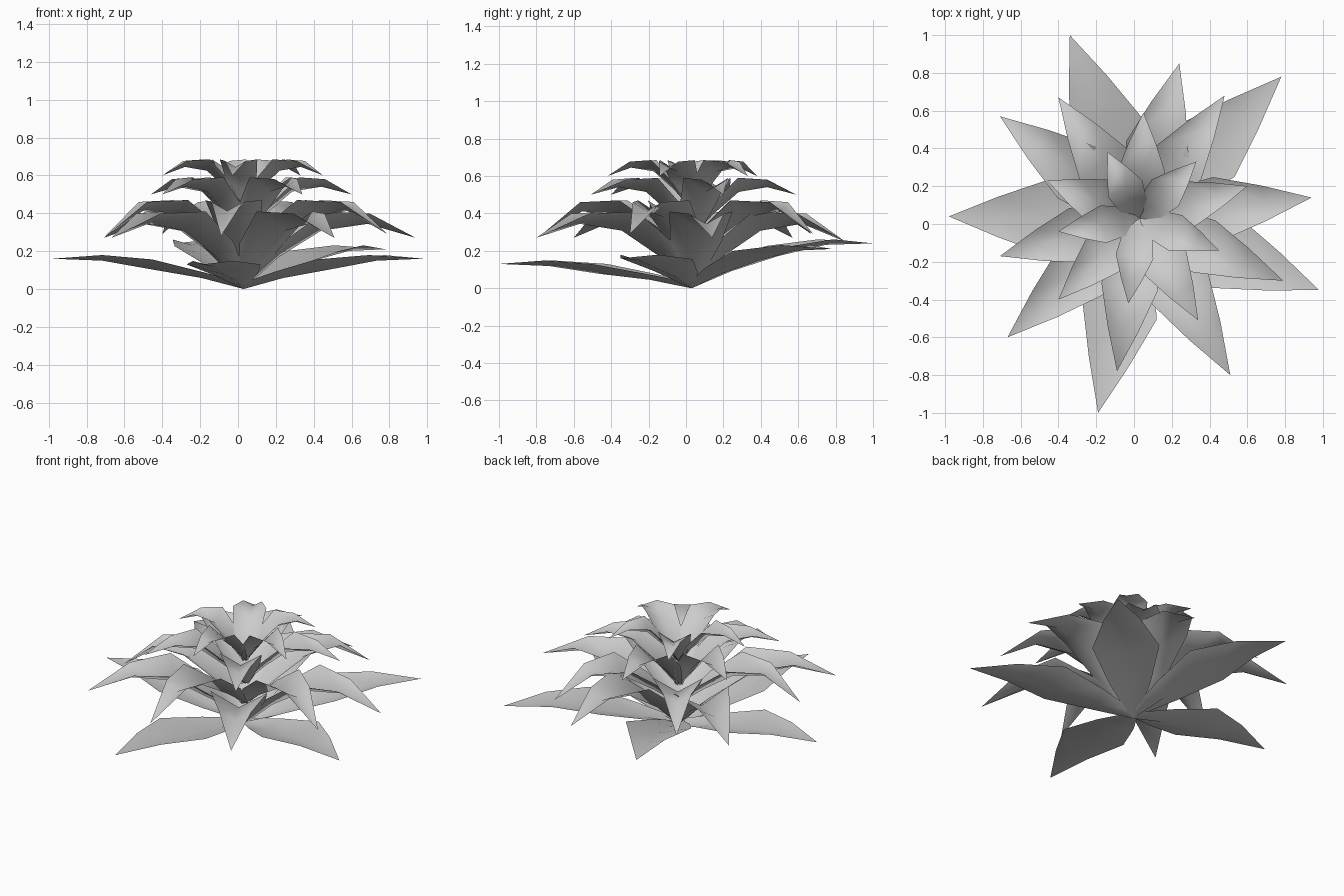
import bpy
from mathutils import Vector

if "Cube" in bpy.data.objects:
    bpy.data.objects.remove(bpy.data.objects["Cube"])

# tier: base z, edge peak z, half width, leaf tips (x, y, z)
TIERS = {
    "ground_leaf": (0.03, 0.18, 0.20, [(-.34, 1.0, .24), (.78, .78, .21), (.98, -.35, .16),
                                       (-.19, -1.0, .13), (-.98, .04, .16)]),
    "lower_leaf": (0.03, 0.41, 0.17, [(.94, .14, .27), (.51, -.80, .27), (-.67, -.60, .27),
                                      (-.71, .57, .27), (.24, .85, .25)]),
    "middle_leaf": (0.14, 0.47, 0.15, [(.79, -.30, .29), (-.09, -.78, .28), (-.71, -.17, .27),
                                       (-.40, .67, .29), (.48, .68, .29)]),
    "upper_leaf": (0.27, 0.59, 0.125, [(.34, -.51, .50), (-.40, -.40, .50), (-.46, .23, .50),
                                       (.05, .59, .50), (.60, .20, .50)]),
    "crown_leaf": (0.42, 0.685, 0.10, [(.45, -.14, .60), (-.03, -.42, .60), (-.40, -.04, .60),
                                       (-.14, .38, .60), (.33, .33, .60)]),
}
# stations along a leaf: distance, width, edge height, groove depth
ARCH = [(0, .2, 0, 0), (.2, .8, .56, .45), (.45, 1, 1, .5), (.72, .56, .97, .42)]
FLAT = [(0, .15, 0, 0), (.22, .62, .42, .2), (.48, 1, .87, .22), (.74, .54, 1.03, .2)]


def leaf(name, base_z, peak, half, tip, stations):
    base = Vector((.03, .03, 0))
    tip = Vector(tip)
    run = Vector((tip.x, tip.y, 0)) - base
    side = Vector((-run.y, run.x, 0)).normalized()
    up = Vector((0, 0, 1))
    if name == "ground_leaf":
        peak = tip.z + .015
    verts, faces = [], []
    for t, w, h, g in stations:
        rim = base + run * t + up * (base_z + (peak - base_z) * h)
        groove = rim - up * half * g * (w + .2)
        verts += [rim + side * half * w, groove, rim - side * half * w]
    if base_z < .1:
        verts[1].z = 0
    verts.append(tip)
    for i in range(len(stations) - 1):
        for c in (0, 1):
            a = i * 3 + c
            faces.append((a, a + 1, a + 4, a + 3))
    n = len(verts) - 1
    faces += [(n - 3, n - 2, n), (n - 2, n - 1, n)]
    mesh = bpy.data.meshes.new(name)
    mesh.from_pydata(verts, [], faces)
    mesh.polygons.foreach_set("use_smooth", [True] * len(faces))
    mesh.update()
    bpy.context.collection.objects.link(bpy.data.objects.new(name, mesh))


# five tiers of five grooved leaves
for name, (base_z, peak, half, tips) in TIERS.items():
    for tip in tips:
        leaf(name, base_z, peak, half, tip, FLAT if name == "ground_leaf" else ARCH)
